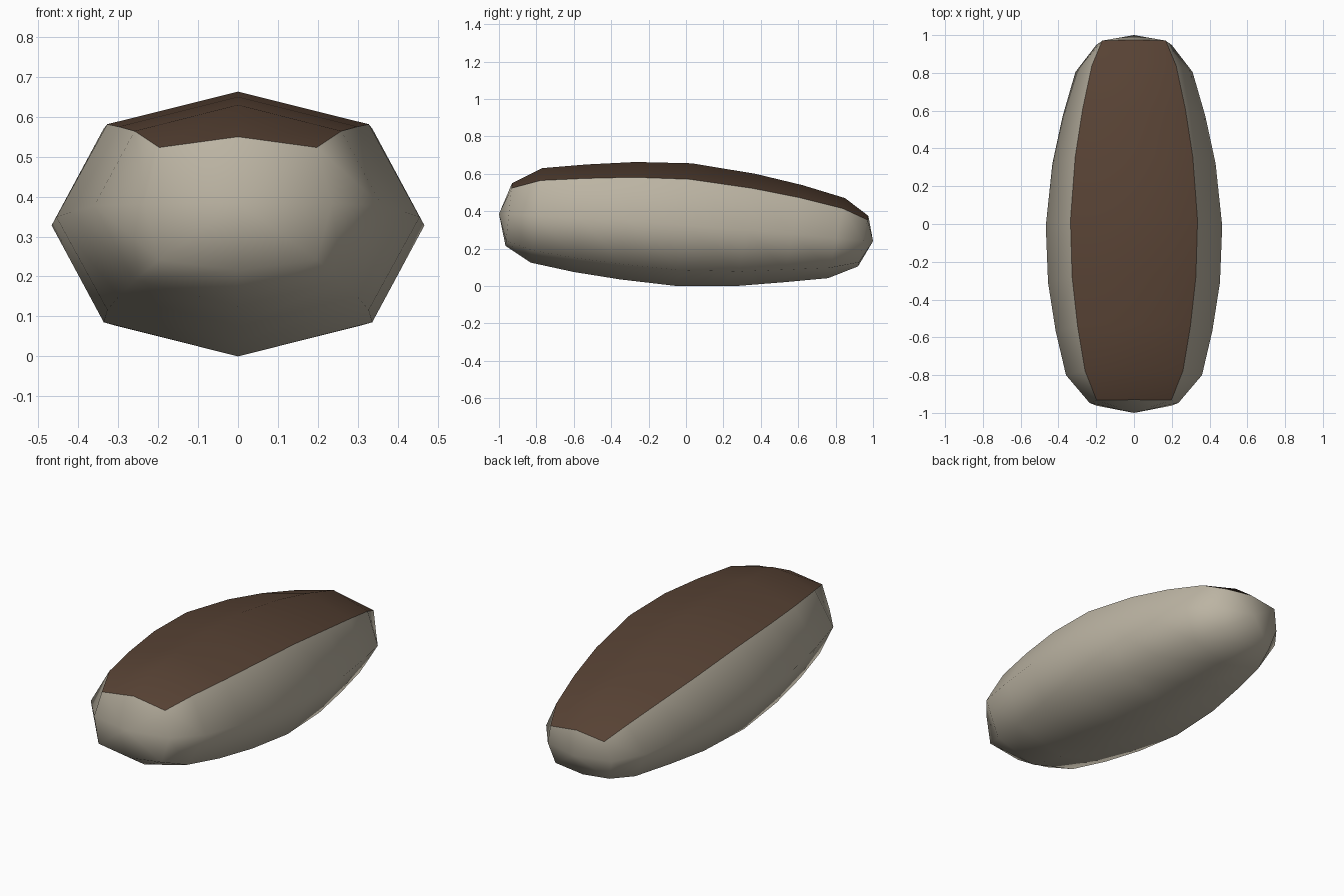
import bpy, bmesh
from mathutils import Vector

cube = bpy.data.objects.get("Cube")
if cube:
    bpy.data.objects.remove(cube, do_unlink=True)


def material(name, color):
    mat = bpy.data.materials.new(name)
    mat.use_nodes = True
    mat.diffuse_color = color
    bsdf = mat.node_tree.nodes["Principled BSDF"]
    bsdf.inputs["Base Color"].default_value = color
    bsdf.inputs["Roughness"].default_value = 0.8
    return mat


# Tilted eight-sided rings: top y, top z, bottom y, bottom z, half width
RINGS = [
    (-.93, .55, -.965, .215, .235),
    (-.77, .63, -.83, .125, .36),
    (-.53, .65, -.60, .075, .415),
    (-.27, .663, -.35, .035, .455),
    (.03, .656, -.05, 0, .467),
    (.37, .60, .27, 0, .432),
    (.62, .54, .52, .02, .378),
    (.85, .47, .76, .042, .31),
    (.975, .375, .92, .105, .20),
]
TIPS = (Vector((0, -1, .385)), Vector((0, 1, .24)))


def ring_points(ring, is_end):
    ty, tz, by, bz, w = ring
    top, bottom = Vector((0, ty, tz)), Vector((0, by, bz))
    side, inset = (.84, .08) if is_end else (.72, .13)
    right = [(0, 1), (side, 1 - inset), (1, .5), (side, inset), (0, 0)]
    outline = right + [(-x, t) for x, t in right[3:0:-1]]
    return [bottom.lerp(top, t) + Vector((x * w, 0, 0)) for x, t in outline]


bm = bmesh.new()
last = len(RINGS) - 1
loops = [[bm.verts.new(p) for p in ring_points(r, i in (0, last))]
         for i, r in enumerate(RINGS)]

# Long sides, with the two upper facets as the dark top
for a, b in zip(loops, loops[1:]):
    for i in range(8):
        j = (i + 1) % 8
        face = bm.faces.new((a[i], a[j], b[j], b[i]))
        face.material_index = 1 if i in (0, 7) else 0

# Pointed end caps
for loop, tip in zip((loops[0], loops[-1]), TIPS):
    apex = bm.verts.new(tip)
    for i in range(8):
        bm.faces.new((loop[i], loop[(i + 1) % 8], apex))

bmesh.ops.recalc_face_normals(bm, faces=bm.faces)

# Smooth everywhere except along the colour border
for face in bm.faces:
    face.smooth = True
for edge in bm.edges:
    edge.smooth = len({f.material_index for f in edge.link_faces}) == 1

mesh = bpy.data.meshes.new("rounded_body")
bm.to_mesh(mesh)
bm.free()
mesh.materials.append(material("pale stone", (.50, .455, .365, 1)))
mesh.materials.append(material("dark brown", (.095, .054, .034, 1)))
body = bpy.data.objects.new("rounded_body", mesh)
bpy.context.collection.objects.link(body)
